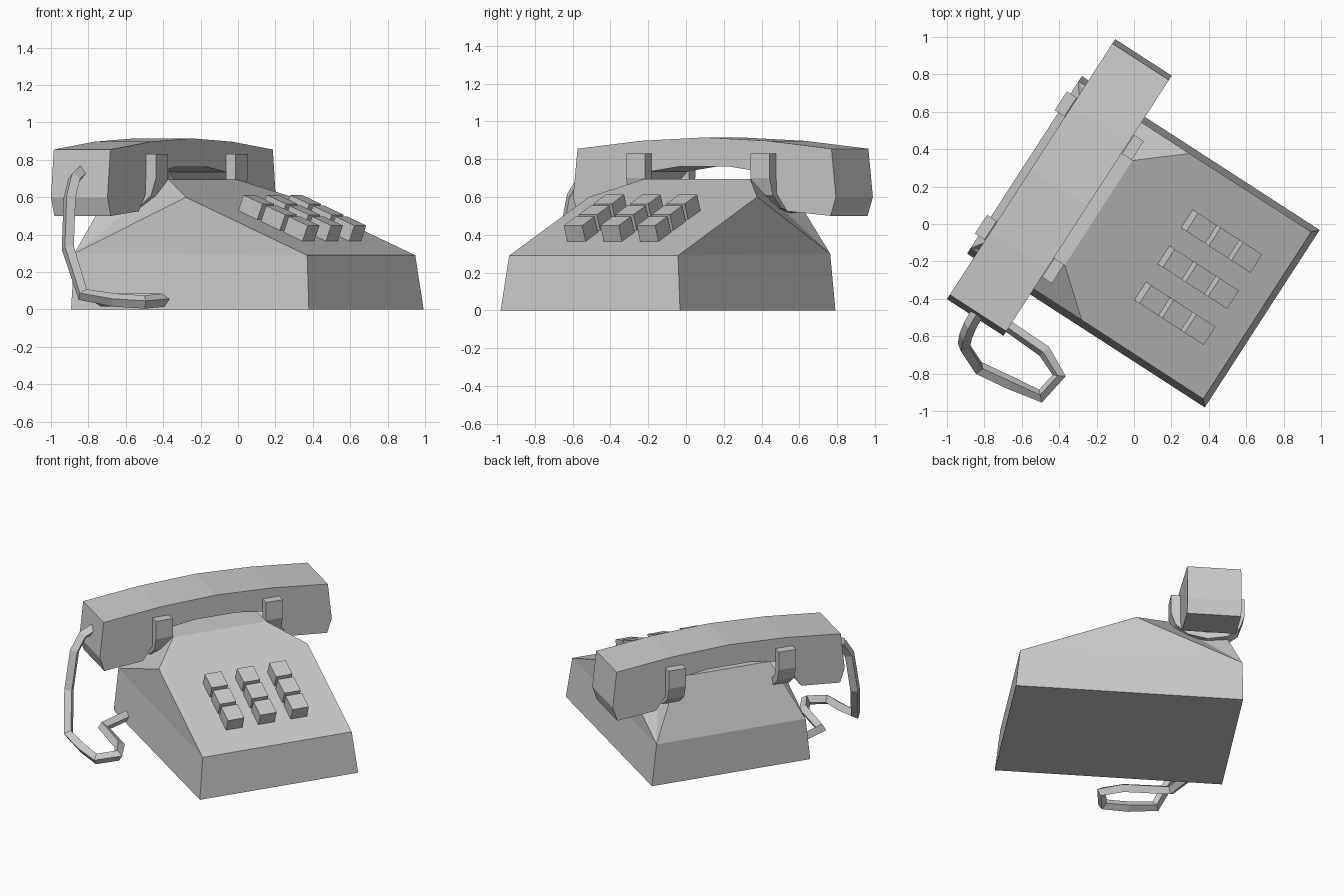
import bpy, bmesh, math
from mathutils import Matrix, Vector

if "Cube" in bpy.data.objects:
    bpy.data.objects.remove(bpy.data.objects["Cube"])

# The phone is turned on the ground: local x = towards its front, local y = across its width
PHONE = Matrix.Translation((0.05, -0.095, 0)) @ Matrix.Rotation(math.radians(-32.9), 4, 'Z')

grey = bpy.data.materials.new("plain_grey")
grey.diffuse_color = (0.6, 0.6, 0.6, 1)
grey.use_nodes = True
grey.node_tree.nodes["Principled BSDF"].inputs["Base Color"].default_value = grey.diffuse_color


def make(name, verts, faces, matrix=PHONE):
    """Flat-shaded mesh object with outward normals."""
    me = bpy.data.meshes.new(name)
    me.from_pydata([matrix @ Vector(v) for v in verts], [], faces)
    bm = bmesh.new()
    bm.from_mesh(me)
    bmesh.ops.recalc_face_normals(bm, faces=bm.faces)
    bm.to_mesh(me)
    bm.free()
    me.materials.append(grey)
    ob = bpy.data.objects.new(name, me)
    bpy.context.collection.objects.link(ob)
    return ob


def prism(name, profile, place, a, b, matrix=PHONE):
    """Extrude a closed 2D profile from a to b; place(p, q, t) gives the 3D point."""
    n = len(profile)
    verts = [place(p, q, t) for t in (a, b) for p, q in profile]
    faces = [list(range(n)), list(range(n, 2 * n))]
    faces += [[i, (i + 1) % n, (i + 1) % n + n, i + n] for i in range(n)]
    return make(name, verts, faces, matrix)


# Body: one half outline, mirrored across the width
half = [(0.757, -0.565, 0), (0.725, -0.532, 0.29), (-0.049, -0.53, 0.60),
        (-0.285, -0.333, 0.695), (-0.62, -0.333, 0.695),
        (-0.757, -0.532, 0.30), (-0.757, -0.565, 0)]
sides = [[0, 1, 5, 6], [1, 2, 5], [2, 3, 5], [3, 4, 5]]
body_faces = sides + [[i + 7 for i in f] for f in sides]
body_faces += [[0, 1, 8, 7], [1, 2, 3, 10, 9, 8], [3, 4, 11, 10],
               [4, 5, 12, 11], [5, 6, 13, 12], [6, 0, 7, 13]]
make("body", half + [(x, -y, z) for x, y, z in half], body_faces)

# Handset: arched side profile, mirrored, extruded across its thickness
HX = -0.535
right = [(0.40, 0.897), (0.80, 0.855), (0.828, 0.60), (0.795, 0.50),
         (0.52, 0.525), (0.43, 0.65), (0.34, 0.735), (0.15, 0.762)]
profile = [(0, 0.915)] + right + [(-p, q) for p, q in reversed(right)]
prism("handset", profile, lambda p, q, t: (t, p, q), HX - 0.18, HX + 0.18)

# Cradle: two U-shaped hooks holding the handset
arm = [(0.183, 0.83), (0.245, 0.83), (0.245, 0.70), (0.215, 0.61), (0.13, 0.54), (0.0, 0.515)]
inner = [(0.0, 0.56), (0.10, 0.58), (0.165, 0.63), (0.183, 0.70)]
u_shape = (arm + [(-p, q) for p, q in reversed(arm[:-1])]
           + [(-p, q) for p, q in reversed(inner[1:])] + inner)
for side, label in ((-1, "left"), (1, "right")):
    prism("cradle_hook_" + label, u_shape, lambda p, q, t: (HX + p, t, q),
          side * 0.393 - 0.06, side * 0.393 + 0.06)

# Keys: 3 x 3 blocks standing square on the sloped front panel
slope = math.atan(0.4)
panel = PHONE @ Matrix.Translation((0.333, 0, 0.447)) @ Matrix.Rotation(slope, 4, 'Y')
square = [(-0.065, -0.058), (0.065, -0.058), (0.065, 0.058), (-0.065, 0.058)]
for row in range(3):
    for col in range(3):
        spot = panel @ Matrix.Translation(((row - 1) * 0.155, (col - 1) * 0.23, 0))
        prism(f"key_{row + 1}_{col + 1}", square, lambda p, q, t: (p, q, t), -0.01, 0.09, spot)

# Cord: four-sided tube from the handset end round to the body side
path = [(-0.83, -0.46, 0.74), (-0.875, -0.54, 0.70), (-0.90, -0.60, 0.60), (-0.91, -0.65, 0.33),
        (-0.83, -0.77, 0.08), (-0.66, -0.85, 0.05), (-0.50, -0.92, 0.04), (-0.40, -0.81, 0.05),
        (-0.48, -0.68, 0.05), (-0.74, -0.50, 0.05), (-0.71, -0.26, 0.05)]
cu = bpy.data.curves.new("cord", 'CURVE')
cu.dimensions = '3D'
cu.bevel_depth = 0.036
cu.bevel_resolution = 0
cu.use_fill_caps = True
sp = cu.splines.new('POLY')
sp.points.add(len(path) - 1)
for pt, co in zip(sp.points, path):
    pt.co = (*co, 1)
sp.use_smooth = False
cu.materials.append(grey)
cord = bpy.data.objects.new("cord", cu)
bpy.context.collection.objects.link(cord)
bpy.context.view_layer.objects.active = cord
cord.select_set(True)
bpy.ops.object.convert(target='MESH')
